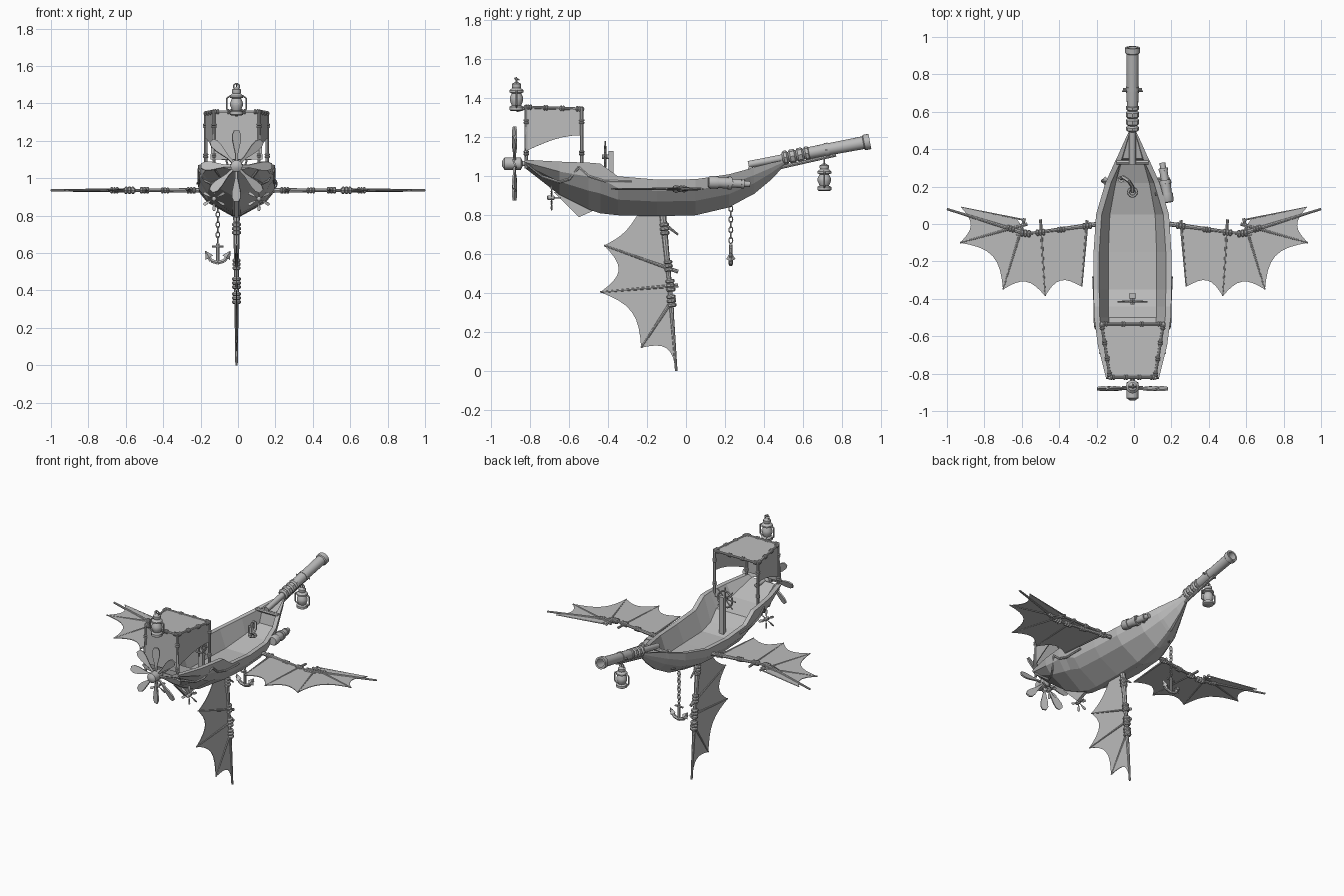
import bpy, bmesh, math
from mathutils import Vector, Matrix

cube = bpy.data.objects.get("Cube")
if cube:
    bpy.data.objects.remove(cube)

grey = bpy.data.materials.new("plain grey")
grey.use_nodes = True
grey.diffuse_color = (0.5, 0.5, 0.5, 1)
grey.node_tree.nodes["Principled BSDF"].inputs["Base Color"].default_value = (0.5, 0.5, 0.5, 1)
CX = -0.008  # body axis sits slightly off centre


def finish(name, bm, smooth=True, sheet=0, shift=CX):
    bmesh.ops.recalc_face_normals(bm, faces=bm.faces)
    me = bpy.data.meshes.new(name)
    bm.to_mesh(me)
    bm.free()
    me.materials.append(grey)
    if smooth:
        me.shade_smooth()
        me.set_sharp_from_angle(angle=math.radians(40))
    ob = bpy.data.objects.new(name, me)
    ob.location.x = shift
    bpy.context.collection.objects.link(ob)
    if sheet:
        mod = ob.modifiers.new("thickness", 'SOLIDIFY')
        mod.thickness, mod.offset = sheet, 0
    return ob


def lathe(bm, prof, origin, axis, n=12):
    """Revolve (radius, height) pairs about an axis."""
    rot = Vector(axis).to_track_quat('Z', 'Y')
    rings = []
    for r, h in prof:
        rings.append([bm.verts.new(Vector(origin) + rot @ Vector((
            r * math.cos(k * math.tau / n), r * math.sin(k * math.tau / n), h))) for k in range(n)])
    for a, b in zip(rings, rings[1:]):
        for k in range(n):
            bm.faces.new((a[k], a[(k + 1) % n], b[(k + 1) % n], b[k]))
    bm.faces.new(rings[0])
    bm.faces.new(rings[-1])


def rod(bm, a, b, r, r2=None, n=8):
    d = Vector(b) - Vector(a)
    lathe(bm, [(r, 0), (r if r2 is None else r2, d.length)], a, d, n)


def tube(bm, pts, r):
    for a, b in zip(pts, pts[1:]):
        rod(bm, a, b, r, n=6)


def binding(bm, p, axis, r, turns=3):
    """Rope wound around a spar."""
    prof = []
    for k in range(turns):
        h = (k - turns / 2) * r * 0.9
        prof += [(r * 0.7, h), (r, h + r * 0.25), (r, h + r * 0.65)]
    lathe(bm, prof + [(r * 0.7, turns / 2 * r * 0.9)], p, axis, 8)


def ring(bm, centre, axis, R, r, n=16, stretch=1):
    rot = Vector(axis).to_track_quat('Z', 'Y')
    pts = [Vector(centre) + rot @ Vector((R * math.cos(k * math.tau / n), R * stretch * math.sin(k * math.tau / n), 0))
           for k in range(n + 1)]
    tube(bm, pts, r)


def box(bm, centre, size):
    bmesh.ops.create_cube(bm, size=1, matrix=Matrix.Translation(centre) @ Matrix.Diagonal((*size, 1)))


def poly(bm, pts):
    return bm.faces.new([bm.verts.new(p) for p in pts])


# Hull: stations of y, half width, sheer, keel, floor
stations = [(-.83, .14, 1.085, 1.045, 1.07), (-.65, .185, 1.075, .905, 1.0), (-.5, .205, 1.07, .83, .97),
            (-.44, .207, 1.065, .81, .90), (-.35, .208, 1.0, .80, .87), (-.15, .208, .983, .795, .865),
            (.05, .195, .985, .80, .865), (.22, .145, 1.01, .84, .905), (.33, .095, 1.04, .90, .95),
            (.35, .085, 1.047, .91, 1.04), (.44, .045, 1.07, .985, 1.06), (.51, .012, 1.085, 1.06, 1.08)]
SIDE = [(1, 0), (.97, .3), (.75, .6), (.1, 1)]  # width and depth fractions


def hull_x(y, z):
    for a, b in zip(stations, stations[1:]):
        if a[0] <= y <= b[0]:
            t = (y - a[0]) / (b[0] - a[0])
            w, zt, zk = [a[i] + t * (b[i] - a[i]) for i in (1, 2, 3)]
            d = min(max((zt - z) / (zt - zk), 0), 1)
            for (w0, d0), (w1, d1) in zip(SIDE, SIDE[1:]):
                if d <= d1:
                    return w * (w0 + (w1 - w0) * (d - d0) / (d1 - d0))


bm = bmesh.new()
loops = []
for y, w, zt, zk, zf in stations:
    half = [(w * f, zt - (zt - zk) * d) for f, d in reversed(SIDE)]
    half += [(max(w - .03, w * .67), zt), (w * .62, zf)]
    loops.append([bm.verts.new((x, y, z)) for x, z in half + [(-x, z) for x, z in reversed(half)]])
for a, b in zip(loops, loops[1:]):
    for k in range(len(a)):
        j = (k + 1) % len(a)
        bm.faces.new((a[k], a[j], b[j], b[k]))
bm.faces.new(loops[0])
bm.faces.new(loops[-1])
finish("hull", bm, smooth=False)

# Swagged trim on the hull sides, cross beam, rudder
bm = bmesh.new()
swag = [(-.82, 1.065), (-.74, 1.0), (-.65, .97), (-.6, .985), (-.55, 1.045), (-.5, 1.0), (-.42, .975), (-.28, .972)]
for s in (-1, 1):
    tube(bm, [(s * (hull_x(y, z) + .003), y, z) for y, z in swag], .007)
rod(bm, (-.085, .33, 1.04), (.085, .33, 1.04), .012)
finish("hull_trim", bm)
bm = bmesh.new()
poly(bm, [(0, -.68, .92), (0, -.55, .79), (0, -.46, .83), (0, -.55, .9)])
finish("rudder", bm, False, sheet=.02)


# Propellers: hub and paddle blades
def propeller(name, c, R, count, hub):
    bm = bmesh.new()
    lathe(bm, [(hub * .4, -hub * 2), (hub, -hub * 1.6), (hub, hub), (hub * .4, hub * 1.3), (hub * .4, hub * 4)],
          c, (0, 1, 0))
    for k in range(count):
        rot = Matrix.Translation(c) @ Matrix.Rotation(k * math.tau / count, 4, 'Y') @ Matrix.Rotation(.35, 4, 'Z')
        shape = [(.03, .1), (.04, .35), (.12, .7), (.13, .88), (.07, 1)]
        outline = [(x * R, z * R) for x, z in shape] + [(-x * R, z * R) for x, z in reversed(shape)]
        rings = [[bm.verts.new(rot @ Vector((x, s * R * .025, z))) for x, z in outline] for s in (-1, 1)]
        for r in rings:
            bm.faces.new(r)
        for i in range(len(outline)):
            j = (i + 1) % len(outline)
            bm.faces.new((rings[0][i], rings[0][j], rings[1][j], rings[1][i]))
    finish(name, bm)


propeller("main_propeller", (0, -.88, 1.065), .19, 8, .032)
for side, s in (("left", 1), ("right", -1)):
    propeller(side + "_small_propeller", (s * .12, -.69, .89), .065, 6, .012)


# Membrane fins: outline of (u, v, scallop depth to next point) and spars
def fin(name, outline, spars, ties, place, shift=CX):
    mid = sum((Vector(p[:2]) for p in outline), Vector((0, 0))) / len(outline)
    pts = []
    for p, q in zip(outline, outline[1:] + outline[:1]):
        a, b = Vector(p[:2]), Vector(q[:2])
        inward = Vector((a.y - b.y, b.x - a.x)).normalized()
        if inward.dot(mid - (a + b) / 2) < 0:
            inward = -inward
        steps = 8 if p[2] else 1
        pts += [a.lerp(b, k / steps) + inward * p[2] * math.sin(math.pi * k / steps) for k in range(steps)]
    bm = bmesh.new()
    poly(bm, [place(*p) for p in pts])
    finish(name + "_membrane", bm, False, sheet=.004, shift=shift)
    bm = bmesh.new()
    for a, b, r in spars:
        rod(bm, place(*a), place(*b), r, r * .5)
    for p, q, r in ties:
        binding(bm, place(*p), place(*q) - place(0, 0), r)
    finish(name + "_spars", bm, shift=shift)


wing = [(.245, -.015, 0), (.57, -.05, 0), (.63, .03, 0), (.925, .09, .055), (.93, -.1, .08), (.7, -.35, .06),
        (.475, -.385, .06), (.28, -.335, 0)]
wing_spars = [((.19, 0), (.63, -.06), .013), ((.55, -.06), (1, .08), .012), ((.58, .02), (.925, .09), .005),
              ((.57, 0), (.93, -.1), .009), ((.585, .03), (.7, -.35), .008), ((.5, .025), (.475, -.385), .008),
              ((.25, .02), (.28, -.335), .008)]
wing_ties = [((.25, -.01), (1, -.1), .018), ((.39, -.03), (1, -.1), .016), ((.5, -.045), (1, -.1), .018),
             ((.58, -.05), (1, .1), .02), ((.66, -.025), (1, .3), .017)]
for side, s in (("left", 1), ("right", -1)):
    fin(side + "_wing", wing, wing_spars, wing_ties, lambda u, v, s=s: Vector((s * u, v, .935)), 0)

tail = [(-.11, .8, 0), (-.25, .8, .02), (-.42, .645, .085), (-.44, .405, .07), (-.23, .12, .07), (-.05, 0, 0),
        (-.07, .35, 0)]
tail_spars = [((-.12, .81), (-.07, .3), .018), ((-.085, .45), (-.05, 0), .013), ((-.04, .51), (-.42, .645), .01),
              ((-.04, .44), (-.44, .405), .01), ((-.06, .38), (-.23, .12), .01), ((-.13, .77), (-.04, .7), .01)]
tail_ties = [((-.11, .73), (-.09, 1), .024), ((-.09, .54), (-.09, 1), .022), ((-.08, .44), (-.09, 1), .024),
             ((-.075, .36), (-.09, 1), .024)]
fin("tail_fin", tail, tail_spars, tail_ties, lambda u, v: Vector((0, u, v)))

# Canopy: roof, side cloths, end cloth, frame and lacing
corner = {(s, e): Vector((s * (.12 if e else .165), -.82 if e else -.535, 1.355 if e else 1.345))
          for s in (-1, 1) for e in (0, 1)}
bm = bmesh.new()
poly(bm, [corner[k] for k in ((-1, 0), (1, 0), (1, 1), (-1, 1))])
poly(bm, [corner[-1, 1], corner[1, 1], Vector((.14, -.825, 1.1)), Vector((-.14, -.825, 1.1))])
for s in (-1, 1):
    a, b = corner[s, 1], corner[s, 0]
    hem = [a.lerp(b, t / 6) - Vector((0, 0, .225 - .09 * math.sin(t / 6 * math.pi / 2))) for t in range(7)]
    poly(bm, [b, a] + hem)
finish("canopy_cloth", bm, False, sheet=.005)
bm = bmesh.new()
keys = [(-1, 0), (1, 0), (1, 1), (-1, 1)]
for p, q in zip(keys, keys[1:] + keys[:1]):
    a, b = corner[p], corner[q]
    rod(bm, a, b, .008)
    for t in (.06, .35, .65, .94):
        binding(bm, a.lerp(b, t), b - a, .014, 2)
for (s, e), c in corner.items():
    rod(bm, c + Vector((0, 0, .01)), (c.x, c.y, 1.04), .009)
    for z in (1.28, 1.12):
        binding(bm, (c.x, c.y, z), (0, 0, 1), .014, 2)
finish("canopy_frame", bm)


# Lanterns
def lantern(name, c, h):
    bm = bmesh.new()
    prof = [(.7, 0), (.9, .03), (.9, .13), (.6, .17), (.65, .2), (.85, .32), (.85, .42), (.6, .55), (.9, .58),
            (.9, .64), (.55, .72), (.6, .76), (.6, .84), (.2, .9)]
    lathe(bm, [(r * .04, z * h) for r, z in prof], c, (0, 0, 1))
    x, y, z = c
    for s in (-1, 1):
        tube(bm, [(x + s * .03, y, z + h * .1), (x + s * .052, y, z + h * .2), (x + s * .052, y, z + h * .56),
                  (x + s * .03, y, z + h * .65)], .005)
    ring(bm, (x, y, z + h * .94), (0, 1, 0), .016, .004, 10)
    return bm


bm = lantern("", (0, -.87, 1.335), .165)
tube(bm, [(0, -.82, 1.35), (0, -.87, 1.335)], .008)
tube(bm, [(0, -.87, 1.49), (0, -.88, 1.505), (0, -.855, 1.495)], .004)
finish("stern_lantern", bm)
finish("bow_lantern", lantern("", (0, .71, .925), .155))

# Bowsprit tube with bindings and lantern spar
bm = bmesh.new()
start, along = Vector((0, .32, 1.06)), Vector((0, .63, .12)).normalized()
lathe(bm, [(.018, 0), (.02, .3), (.03, .3), (.032, .4), (.035, .4), (.035, .42), (.031, .42), (.033, .6), (.04, .605),
           (.04, .635), (.028, .635), (.026, .5)], start, along, 16)
for d in (.21, .25, .29):
    binding(bm, start + along * d, along, .036, 2)
rod(bm, (0, .46, 1.04), (0, .77, 1.11), .009)
rod(bm, (-.05, .72, 1.135), (.05, .72, 1.135), .006)
rod(bm, (0, .71, 1.06), (0, .71, 1.1), .004)
finish("bowsprit", bm)

# Spyglass slung on the left side
bm = bmesh.new()
lathe(bm, [(.026, 0), (.032, .01), (.032, .05), (.027, .05), (.029, .1), (.033, .1), (.033, .12), (.022, .12),
           (.022, .17), (.025, .17), (.025, .185), (.016, .185), (.016, .215)], (.19, .115, .97), (-.03, .21, -.01))
for t in (.16, .24):
    rod(bm, (.12, t, .965), (.2, t, .965), .008)
finish("spyglass", bm)

# Helm: post, wheel and spokes
bm = bmesh.new()
box(bm, (0, -.385, .985), (.035, .025, .29))
rod(bm, (0, -.43, 1.1), (0, -.38, 1.1), .012)
ring(bm, (0, -.415, 1.1), (0, 1, 0), .055, .006)
for k in range(4):
    d = Vector((math.cos(k * math.pi / 4), 0, math.sin(k * math.pi / 4))) * .08
    rod(bm, Vector((0, -.415, 1.1)) - d, Vector((0, -.415, 1.1)) + d, .004)
finish("helm", bm)

# Anchor with chain
bm = bmesh.new()
ax, ay = -.1, .23
for k in range(8):
    ring(bm, (ax, ay, .86 - k * .027), (k % 2, 1 - k % 2, 0), .01, .0035, 8, 1.7)
rod(bm, (ax, ay, .65), (ax, ay, .55), .009)
rod(bm, (ax - .03, ay, .635), (ax + .03, ay, .635), .006)
for s in (-1, 1):
    tube(bm, [(ax, ay, .548), (ax + s * .035, ay, .558), (ax + s * .06, ay, .595)], .011)
    rod(bm, (ax + s * .045, ay, .575), (ax + s * .066, ay, .61), .024, .002, 4)
finish("anchor", bm)

# Mooring hook and winch in the bow
bm = bmesh.new()
tube(bm, [(-.07, .24, .93), (-.05, .25, .99), (-.02, .23, 1.0), (0, .2, .97), (0, .17, .95)], .01)
ring(bm, (0, .17, .94), (0, 0, 1), .022, .008, 10)
rod(bm, (-.06, .24, .89), (-.06, .24, .96), .018)
finish("bow_winch", bm)
